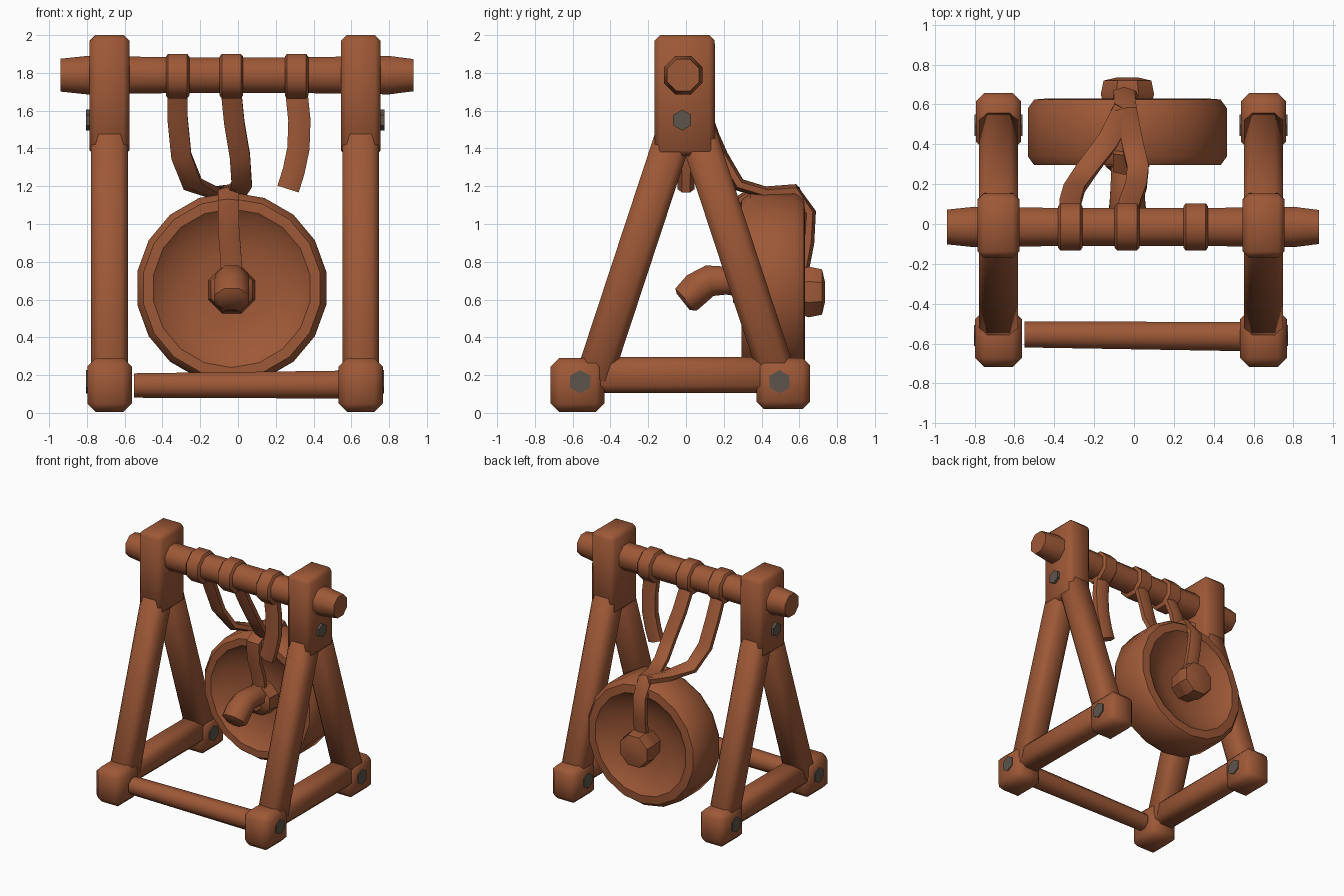
import bpy, bmesh, math
from mathutils import Vector, Matrix

if "Cube" in bpy.data.objects:
    bpy.data.objects.remove(bpy.data.objects["Cube"])


def material(name, rgb):
    m = bpy.data.materials.new(name)
    m.diffuse_color = (*rgb, 1)
    m.use_nodes = True
    m.node_tree.nodes["Principled BSDF"].inputs["Base Color"].default_value = m.diffuse_color
    return m


WOOD = material("red_brown_wood", (0.34, 0.098, 0.038))
GREY = material("dull_grey_peg", (0.11, 0.09, 0.073))


def finish(name, bm, mat=WOOD, angle=40):
    bmesh.ops.recalc_face_normals(bm, faces=bm.faces)
    me = bpy.data.meshes.new(name)
    bm.to_mesh(me)
    bm.free()
    me.materials.append(mat)
    ob = bpy.data.objects.new(name, me)
    bpy.context.collection.objects.link(ob)
    bpy.ops.object.select_all(action='DESELECT')
    ob.select_set(True)
    bpy.context.view_layer.objects.active = ob
    bpy.ops.object.shade_smooth_by_angle(angle=math.radians(angle))
    return ob


def loft(name, rings, mat=WOOD, angle=40):
    """Skin a list of closed rings and cap both ends."""
    bm = bmesh.new()
    vs = [[bm.verts.new(p) for p in r] for r in rings]
    n = len(vs[0])
    for a, b in zip(vs, vs[1:]):
        for i in range(n):
            j = (i + 1) % n
            bm.faces.new((a[i], a[j], b[j], b[i]))
    bm.faces.new(vs[0])
    bm.faces.new(vs[-1])
    return finish(name, bm, mat, angle)


def sweep(name, pts, sizes, sides=8, ref=(1, 0, 0), mat=WOOD, angle=50):
    """Tube along a path; sizes = (half width, half thickness) per point."""
    pts = [Vector(p) for p in pts]
    if not isinstance(sizes, list):
        sizes = [sizes] * len(pts)
    rings = []
    for k, p in enumerate(pts):
        t = (pts[min(k + 1, len(pts) - 1)] - pts[max(k - 1, 0)]).normalized()
        s = Vector(ref)
        s = (s - t * s.dot(t)).normalized()
        u = t.cross(s)
        rings.append([p + s * sizes[k][0] * math.cos(a) + u * sizes[k][1] * math.sin(a)
                      for a in [2 * math.pi * (i + .5) / sides for i in range(sides)]])
    return loft(name, rings, mat, angle)


def beam(name, a, b, wx, wt, bevel=0.04):
    """Rounded square beam in a y-z plane from a to b."""
    a, b = Vector(a), Vector(b)
    d = b - a
    bm = bmesh.new()
    bmesh.ops.create_cube(bm, size=1)
    t = d.normalized()
    x = Vector((1, 0, 0))
    rot = Matrix((x, t.cross(x), t)).transposed().to_4x4()
    bm.transform(Matrix.Translation((a + b) / 2) @ rot @ Matrix.Diagonal((wx, wt, d.length, 1)))
    bmesh.ops.bevel(bm, geom=list(bm.edges), offset=bevel, segments=1, affect='EDGES')
    return finish(name, bm, angle=50)


def lathe(name, profile, x, z, sides):
    """Turned form about a y axis; profile = (radius, y)."""
    rings = [[(x + r * math.cos(2 * math.pi * (i + .5) / sides), y,
               z + r * math.sin(2 * math.pi * (i + .5) / sides)) for i in range(sides)]
             for r, y in profile]
    return loft(name, rings, angle=40)


def peg(name, x0, x1, y, z, r=0.062):
    sweep(name, [(x0, y, z), (x1, y, z)], (r, r), 6, (0, 1, 0), GREY, 30)


# A-shaped side frames
for side, s, cx in (("left", -1, -0.68), ("right", 1, 0.65)):
    beam(side + "_post_head", (cx, -0.005, 1.36), (cx, -0.008, 2.0), 0.21, 0.32, 0.03)
    beam(side + "_front_leg", (cx, -0.50, 0.15), (cx, -0.055, 1.5), 0.195, 0.195)
    beam(side + "_back_leg", (cx, 0.50, 0.15), (cx, 0.055, 1.5), 0.195, 0.195)
    beam(side + "_base_beam", (cx, -0.55, 0.2), (cx, 0.52, 0.2), 0.185, 0.19)
    beam(side + "_front_foot", (cx, -0.575, 0.005), (cx, -0.575, 0.29), 0.235, 0.285, 0.045)
    beam(side + "_back_foot", (cx, 0.515, 0.02), (cx, 0.515, 0.29), 0.225, 0.285, 0.04)
    # grey pegs through the joints
    peg(side + "_head_peg", cx, cx + s * 0.125, -0.02, 1.55, 0.055)
    peg(side + "_front_foot_peg", cx, cx + s * 0.124, -0.56, 0.165)
    peg(side + "_back_foot_peg", cx - 0.12, cx + 0.12, 0.495, 0.165)

# Top crossbar and front bottom rail
sweep("crossbar", [(x, -0.015, 1.788) for x in (-0.94, -0.8, -0.3, 0.3, 0.8, 0.93)],
      [(r, r) for r in (0.094, 0.11, 0.102, 0.102, 0.11, 0.092)], 8, (0, 1, 0))
sweep("front_rail", [(-0.55, -0.555, 0.145), (0.58, -0.565, 0.15)],
      [(0.07, 0.07), (0.08, 0.08)], 8, (0, 1, 0))

# Strap loops round the crossbar
for i, x in enumerate((-0.32, -0.035, 0.31)):
    sweep("strap_loop_%d" % (i + 1),
          [(x + d, -0.015, 1.783) for d in (-0.062, -0.05, 0.05, 0.062)],
          [(r, r) for r in (0.112, 0.128, 0.128, 0.112)], 8, (0, 1, 0))

# Hanging straps
strap = (0.062, 0.034)
sweep("left_strap", [(-0.32, 0.03, 1.74), (-0.32, 0.11, 1.56), (-0.30, 0.18, 1.36),
                     (-0.24, 0.27, 1.21), (-0.13, 0.42, 1.165), (-0.05, 0.58, 1.175)], strap, 6)
sweep("middle_strap", [(-0.04, 0.03, 1.74), (-0.02, 0.11, 1.54), (0.01, 0.19, 1.36),
                       (0.02, 0.28, 1.21), (-0.01, 0.42, 1.165), (-0.04, 0.57, 1.18),
                       (-0.05, 0.655, 1.06), (-0.04, 0.645, 0.9), (-0.03, 0.61, 0.72)], strap, 6)
sweep("front_strap", [(-0.05, 0.36, 1.17), (-0.05, 0.275, 1.12), (-0.05, 0.28, 0.98),
                      (-0.04, 0.32, 0.85), (-0.03, 0.33, 0.7)], (0.065, 0.03), 6)
sweep("loose_strap", [(0.305, -0.01, 1.74), (0.325, -0.005, 1.55), (0.32, 0.0, 1.4),
                      (0.295, 0.0, 1.28), (0.265, 0.0, 1.185)], (0.068, 0.045), 6)

# Dished disc, turned about the y axis
lathe("hanging_disc", [(0.06, 0.39), (0.2, 0.385), (0.36, 0.345), (0.42, 0.295), (0.475, 0.295),
                       (0.508, 0.34), (0.508, 0.58), (0.475, 0.625), (0.41, 0.63),
                       (0.35, 0.585), (0.2, 0.535), (0.06, 0.53)], -0.033, 0.66, 18)

# Back knob and front boss with hooked horn
lathe("back_knob", [(0.11, 0.5), (0.135, 0.62), (0.145, 0.65), (0.13, 0.72), (0.06, 0.735)],
      -0.033, 0.64, 8)
lathe("front_boss", [(0.07, 0.25), (0.12, 0.29), (0.135, 0.4)], -0.033, 0.65, 8)
sweep("front_horn", [(-0.033, 0.4, 0.67), (-0.033, 0.22, 0.70), (-0.033, 0.125, 0.70),
                     (-0.033, 0.06, 0.66), (-0.033, 0.0, 0.60), (-0.033, -0.015, 0.588)],
      [(0.09, 0.08), (0.09, 0.08), (0.095, 0.09), (0.1, 0.095), (0.1, 0.088), (0.07, 0.06)], 8)
